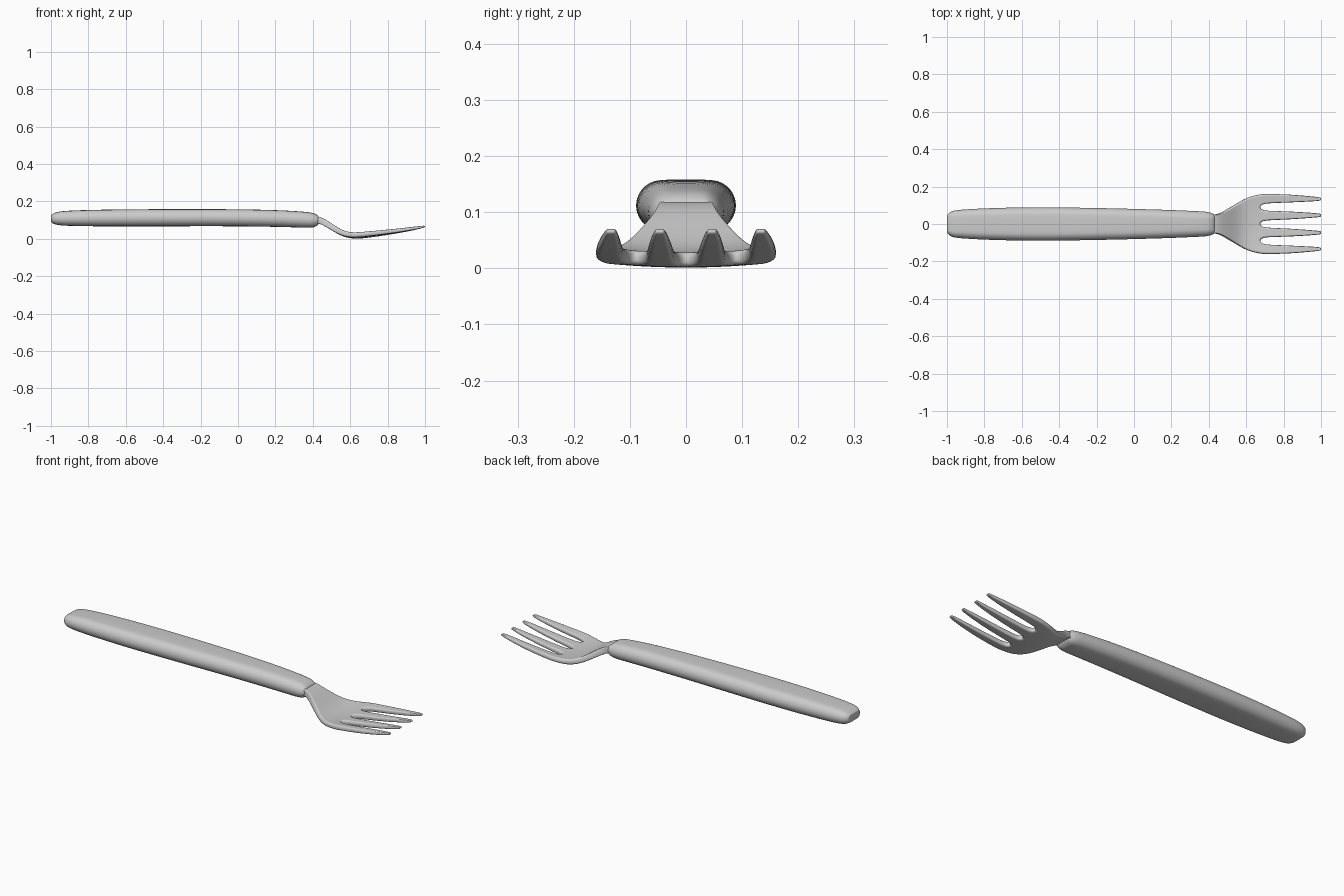
import bpy, bmesh, math

if "Cube" in bpy.data.objects:
    bpy.data.objects.remove(bpy.data.objects["Cube"])


def lerp(table, x):
    """Interpolate the columns of a station table at x."""
    for a, b in zip(table, table[1:]):
        if x <= b[0]:
            t = max(0, (x - a[0]) / (b[0] - a[0]))
            return [p + (q - p) * t for p, q in zip(a[1:], b[1:])]
    return list(table[-1][1:])


def finish(name, bm):
    bmesh.ops.recalc_face_normals(bm, faces=bm.faces)
    me = bpy.data.meshes.new(name)
    bm.to_mesh(me)
    bm.free()
    me.shade_smooth()
    ob = bpy.data.objects.new(name, me)
    bpy.context.collection.objects.link(ob)
    return ob


def subdivide(ob):
    m = ob.modifiers.new("Smooth", 'SUBSURF')
    m.levels = m.render_levels = 2


# Handle: stadium sections as (x, half width, bottom z, top z)
HANDLE = [(-1.0, .046, .090, .126), (-.997, .052, .086, .130), (-.98, .068, .077, .140),
          (-.95, .075, .071, .147), (-.88, .081, .068, .152), (-.72, .088, .066, .156),
          (-.52, .091, .066, .158), (-.25, .088, .067, .159), (0, .082, .067, .158),
          (.2, .076, .064, .154), (.33, .070, .060, .147), (.39, .067, .059, .141),
          (.415, .060, .063, .134), (.43, .052, .076, .122), (.432, .046, .082, .116)]
bm = bmesh.new()
rings = []
for x, w, lo, hi in HANDLE:
    r, zc = (hi - lo) / 2, (hi + lo) / 2
    ring = []
    for s in (1, -1):
        for i in range(9):
            a = math.pi * (i / 8 - .5)
            ring.append(bm.verts.new((x, s * (w - r + r * math.cos(a)), zc + s * r * math.sin(a))))
    rings.append(ring)
for a, b in zip(rings, rings[1:]):
    for i in range(len(a)):
        j = (i + 1) % len(a)
        bm.faces.new((a[i], a[j], b[j], b[i]))
bm.faces.new(rings[0])
bm.faces.new(rings[-1][::-1])
subdivide(finish("handle", bm))

# Head: centre height, thickness and crosswise dish along x
PROFILE = [(.38, .105, .036, 0), (.43, .102, .036, 0), (.46, .089, .034, 0), (.50, .064, .031, 0),
           (.54, .038, .029, .1), (.58, .020, .028, .25), (.62, .014, .027, .35), (.67, .0155, .026, .4),
           (.75, .024, .024, .35), (.85, .039, .021, .2), (.94, .054, .017, .1), (1.0, .066, .010, 0)]
# Lane edges for y > 0: inner tine inside/outside, outer tine inside/outside
LANES = [(.38, 0, .025, .025, .047), (.43, 0, .026, .026, .050), (.46, 0, .029, .029, .056),
         (.50, 0, .041, .041, .079), (.54, 0, .055, .055, .104), (.58, 0, .070, .070, .129),
         (.62, 0, .082, .082, .147), (.655, 0, .088, .088, .155), (.672, 0, .090, .090, .158),
         (.685, .014, .076, .104, .160), (.71, .019, .071, .110, .161), (.78, .022, .069, .113, .160),
         (.86, .026, .066, .116, .156), (.94, .032, .061, .120, .149), (.985, .036, .057, .123, .144),
         (1.0, .039, .054, .126, .141)]
bm = bmesh.new()
weights = bm.verts.layers.deform.verify()
TMAX = .036
N = 4
for side in (1, -1):
    for lane in (1, 3):
        prev = None
        for row in LANES:
            x = row[0]
            z, t, dish = lerp(PROFILE, x)
            cur = []
            for k in range(N + 1):
                y = row[lane] + (row[lane + 1] - row[lane]) * k / N
                v = bm.verts.new((x, side * y, z + dish * y * y))
                v[weights][0] = t / TMAX
                cur.append(v)
            if prev:
                for k in range(N):
                    q = (prev[k], cur[k], cur[k + 1], prev[k + 1])
                    bm.faces.new(q if side > 0 else q[::-1])
            prev = cur
bmesh.ops.remove_doubles(bm, verts=bm.verts, dist=.0001)
head = finish("fork_head", bm)
head.vertex_groups.new(name="thickness")

# Tapered thickness with rounded edges
m = head.modifiers.new("Thickness", 'SOLIDIFY')
m.thickness = TMAX
m.offset = 0
m.vertex_group = "thickness"
subdivide(head)
